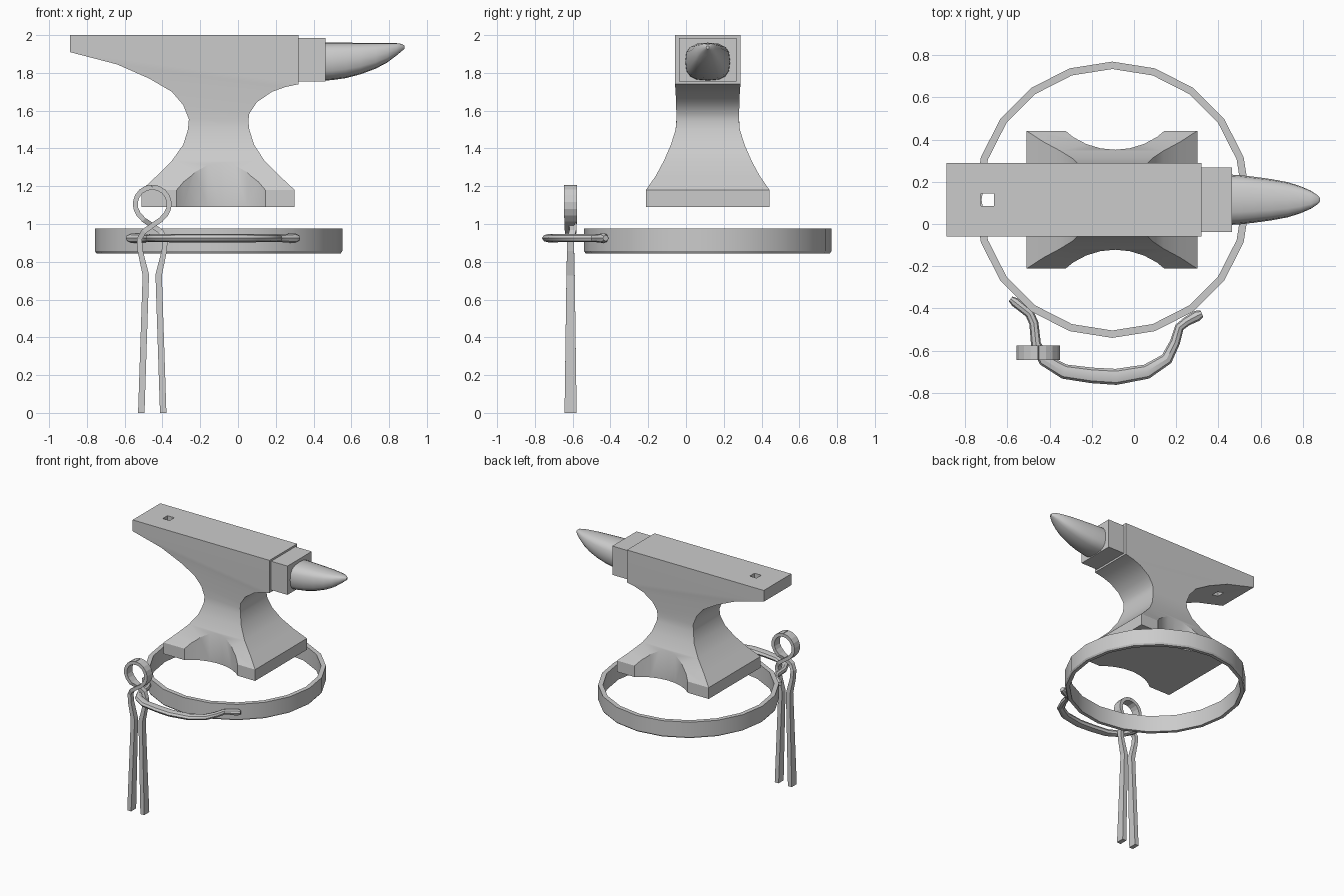
import bpy, bmesh
from math import sin, cos, pi, radians
from mathutils import Vector

if "Cube" in bpy.data.objects:
    bpy.data.objects.remove(bpy.data.objects["Cube"])

CY = 0.115   # y of the anvil and hoop axis
CX = -0.103  # x of the hoop axis


def loft(name, rows, closed=False):
    """Skin a list of equal-length point loops; cap the ends unless closed."""
    bm = bmesh.new()
    vs = [[bm.verts.new(p) for p in r] for r in rows]
    n = len(rows[0])
    for i in range(len(vs) - (0 if closed else 1)):
        a, b = vs[i], vs[(i + 1) % len(vs)]
        for j in range(n):
            k = (j + 1) % n
            bm.faces.new((a[j], a[k], b[k], b[j]))
    if not closed:
        bm.faces.new(vs[0])
        bm.faces.new(vs[-1])
    bmesh.ops.recalc_face_normals(bm, faces=bm.faces)
    me = bpy.data.meshes.new(name)
    bm.to_mesh(me)
    bm.free()
    ob = bpy.data.objects.new(name, me)
    bpy.context.collection.objects.link(ob)
    return ob


def sweep(name, pts, sizes, up, section):
    """Sweep a section along a path; sizes are half extents (sideways, along up)."""
    pts, up = [Vector(p) for p in pts], Vector(up)
    rows = []
    for i, p in enumerate(pts):
        a, b = pts[max(i - 1, 0)], pts[min(i + 1, len(pts) - 1)]
        t0 = (p - a).normalized()
        t1 = (b - p).normalized()
        side = up.cross(t0 + t1).normalized()
        w, h = sizes[i]
        rows.append([p + side * (w * u) + up * (h * v) for u, v in section])
    return loft(name, rows)


def superellipse(n, e):
    out = []
    for i in range(n):
        c, s = cos(2 * pi * i / n), sin(2 * pi * i / n)
        out.append((abs(c) ** e * (1 if c > 0 else -1), abs(s) ** e * (1 if s > 0 else -1)))
    return out


def smooth(ob, angle=30):
    bpy.ops.object.select_all(action='DESELECT')
    ob.select_set(True)
    bpy.context.view_layer.objects.active = ob
    bpy.ops.object.shade_smooth_by_angle(angle=radians(angle))


# Anvil body: left x, left z, right x, right z, half width in y
profile = [
    (-0.89, 2.0, 0.32, 2.0, 0.174), (-0.89, 1.91, 0.32, 1.74, 0.174),
    (-0.64, 1.845, 0.25, 1.725, 0.172), (-0.47, 1.77, 0.18, 1.70, 0.17),
    (-0.35, 1.70, 0.10, 1.645, 0.168), (-0.29, 1.63, 0.06, 1.585, 0.166),
    (-0.26, 1.555, 0.055, 1.545, 0.166), (-0.265, 1.50, 0.06, 1.50, 0.17),
    (-0.29, 1.42, 0.085, 1.42, 0.195), (-0.35, 1.335, 0.14, 1.335, 0.232),
    (-0.43, 1.255, 0.22, 1.255, 0.275), (-0.51, 1.18, 0.30, 1.18, 0.327),
    (-0.51, 1.09, 0.30, 1.09, 0.327)]
body = loft("anvil_body", [
    [(xl, CY - w, zl), (xr, CY - w, zr), (xr, CY + w, zr), (xl, CY + w, zl)]
    for xl, zl, xr, zr, w in profile])

# Scalloped foot on both sides and the square tool hole
cutters = []
for s in (-1, 1):
    bpy.ops.mesh.primitive_cylinder_add(
        vertices=32, radius=0.357, depth=0.6,
        location=(-0.09, CY + s * (0.327 + 0.357 - 0.09), 1.3))
    cutters.append(bpy.context.object)
bpy.ops.mesh.primitive_cube_add(size=1, location=(-0.695, CY, 1.9))
bpy.context.object.scale = (0.06, 0.06, 0.4)
cutters.append(bpy.context.object)
bpy.context.view_layer.objects.active = body
for c in cutters:
    m = body.modifiers.new("cut", 'BOOLEAN')
    m.operation, m.object, m.solver = 'DIFFERENCE', c, 'EXACT'
    bpy.ops.object.modifier_apply(modifier=m.name)
for c in cutters:
    bpy.data.objects.remove(c)
smooth(body)

# Step block between face and horn
bpy.ops.mesh.primitive_cube_add(size=1, location=(0.382, CY, 1.87))
step = bpy.context.object
step.name = "anvil_step"
step.scale = (0.164, 0.306, 0.23)

# Horn: x, top z, bottom z, half width
horn = [(0.44, 1.96, 1.758, 0.12), (0.50, 1.96, 1.762, 0.117), (0.57, 1.96, 1.772, 0.109),
        (0.65, 1.959, 1.793, 0.098), (0.73, 1.959, 1.823, 0.083), (0.79, 1.958, 1.855, 0.064),
        (0.84, 1.957, 1.893, 0.042), (0.87, 1.953, 1.918, 0.022), (0.882, 1.943, 1.927, 0.008)]
smooth(sweep("anvil_horn", [(x, CY, (t + b) / 2) for x, t, b, w in horn],
             [(w, (t - b) / 2) for x, t, b, w in horn], (0, 0, 1), superellipse(16, 0.72)), 40)

# Stump hoop
section = [(0.655, 0.975), (0.655, 0.857), (0.647, 0.845), (0.62, 0.845), (0.62, 0.975)]
angles = [pi / 2 + 2 * pi * i / 20 for i in range(20)]
smooth(loft("stump_hoop", [[(CX + r * cos(a), CY + r * sin(a), z) for r, z in section]
                           for a in angles], closed=True))

# Tool rack rod bowed out in front of the hoop: x, y, half width, half height
rod = [(-0.585, -0.355, 0.014, 0.016), (-0.565, -0.37, 0.022, 0.026), (-0.495, -0.425, 0.022, 0.022),
       (-0.475, -0.47, 0.022, 0.021), (-0.465, -0.57, 0.024, 0.021), (-0.425, -0.645, 0.03, 0.021),
       (-0.33, -0.70, 0.035, 0.022), (-0.2, -0.718, 0.037, 0.023), (-0.085, -0.725, 0.038, 0.023),
       (0.06, -0.70, 0.035, 0.022), (0.155, -0.64, 0.029, 0.021), (0.195, -0.56, 0.024, 0.021),
       (0.215, -0.49, 0.022, 0.021), (0.25, -0.462, 0.022, 0.022), (0.30, -0.435, 0.026, 0.027),
       (0.322, -0.425, 0.016, 0.016)]
smooth(sweep("tool_rack", [(x, y, 0.925) for x, y, w, h in rod],
             [(w, h) for x, y, w, h in rod], (0, 0, 1), superellipse(8, 1)))

# Tongs: two mirrored halves that cross below a round jaw
TX, TY = -0.454, -0.611
square = [(-1, -1), (1, -1), (1, 1), (-1, 1)]
leg = [(0.058, 0.0, 0.017, 0.032), (0.034, 0.73, 0.017, 0.022), (0.064, 0.86, 0.014, 0.019),
       (0.068, 0.92, 0.014, 0.018), (0.045, 0.96, 0.014, 0.018), (0.0, 0.992, 0.013, 0.02),
       (-0.045, 1.022, 0.013, 0.033)]
for k in range(7):
    a = radians(-35 + 125 * k / 6)
    leg.append((-0.09 * cos(a), 1.105 + 0.09 * sin(a), 0.013, 0.034))
for s, side in ((1, "right"), (-1, "left")):
    # narrow shanks sit slightly apart in y where they cross
    pts = [(TX + s * x, TY + (s * 0.012 if 0.94 < z < 1.0 else 0), z) for x, z, t, w in leg]
    sweep("tongs_" + side, pts, [(t, w) for x, z, t, w in leg], (0, 1, 0), square)
